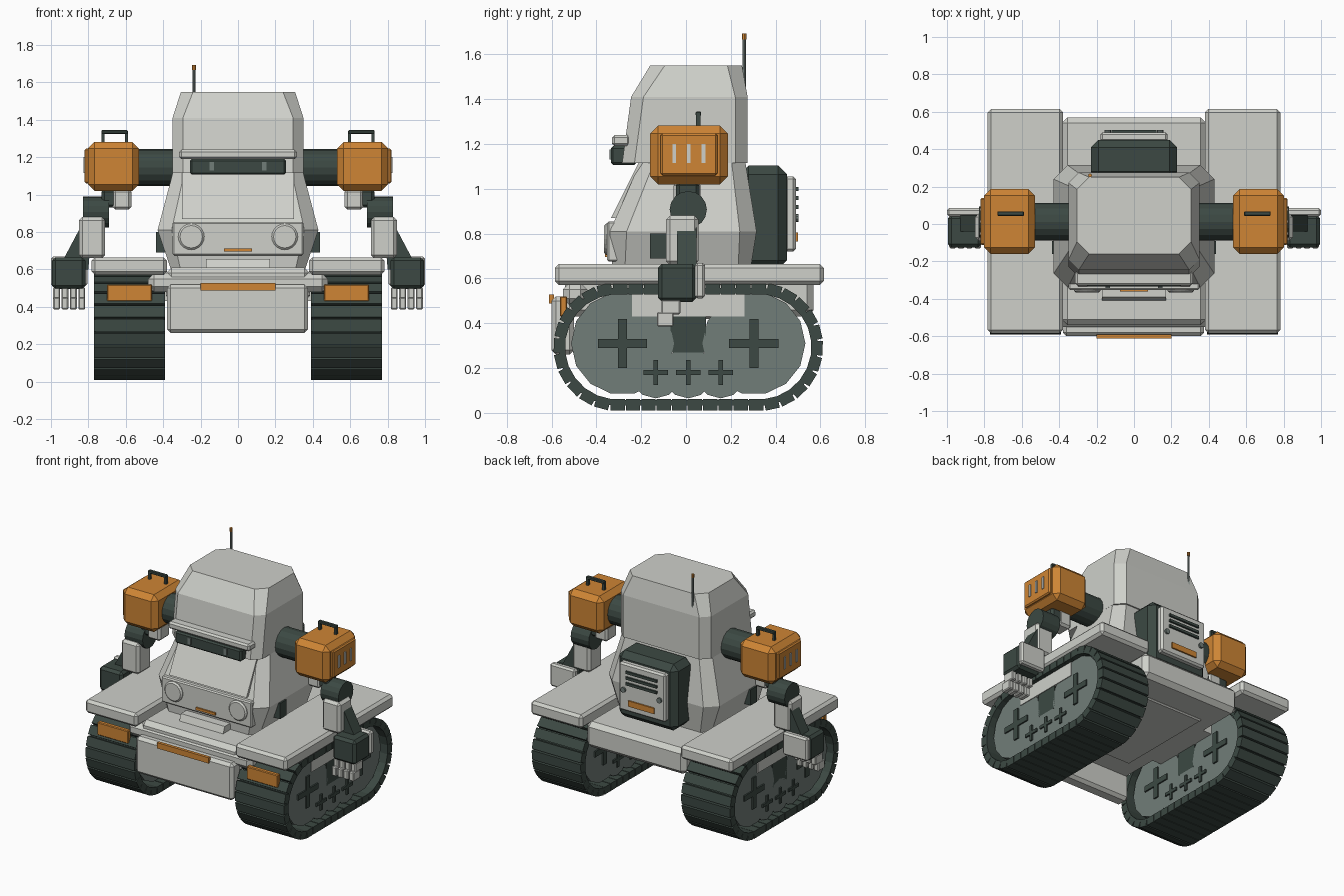
import bpy, bmesh
from math import pi, cos, sin
from mathutils import Matrix, Vector

cube = bpy.data.objects.get("Cube")
if cube:
    bpy.data.objects.remove(cube, do_unlink=True)


def material(name, r, g, b):
    m = bpy.data.materials.new(name)
    m.use_nodes = True
    m.diffuse_color = (r, g, b, 1)
    m.node_tree.nodes["Principled BSDF"].inputs["Base Color"].default_value = (r, g, b, 1)
    return m


LIGHT = material("pale grey", 0.62, 0.63, 0.59)
DARK = material("dark green", 0.045, 0.066, 0.056)
ORANGE = material("orange", 0.62, 0.235, 0.035)
MID = material("wheel grey", 0.165, 0.205, 0.19)


def finish(name, bm, mat):
    bmesh.ops.recalc_face_normals(bm, faces=bm.faces)
    me = bpy.data.meshes.new(name)
    bm.to_mesh(me)
    bm.free()
    me.materials.append(mat)
    ob = bpy.data.objects.new(name, me)
    bpy.context.collection.objects.link(ob)
    return ob


def box(name, xs, ys, zs, mat, bevel=0.0):
    bm = bmesh.new()
    size = [abs(a[1] - a[0]) for a in (xs, ys, zs)]
    mid = [(a[0] + a[1]) / 2 for a in (xs, ys, zs)]
    bmesh.ops.create_cube(bm, size=1, matrix=Matrix.Translation(mid) @ Matrix.Diagonal((*size, 1)))
    if bevel:
        bmesh.ops.bevel(bm, geom=bm.edges[:], offset=bevel, segments=1, affect='EDGES')
    return finish(name, bm, mat)


def cylinder(name, centre, radius, depth, axis, mat, sides=16, bevel=0.0):
    bm = bmesh.new()
    turn = {'X': Matrix.Rotation(pi / 2, 4, 'Y'), 'Y': Matrix.Rotation(pi / 2, 4, 'X'),
            'Z': Matrix.Identity(4)}[axis]
    bmesh.ops.create_cone(bm, cap_ends=True, segments=sides, radius1=radius, radius2=radius,
                          depth=depth, matrix=Matrix.Translation(centre) @ turn)
    if bevel:
        rims = [e for f in bm.faces if len(f.verts) > 4 for e in f.edges]
        bmesh.ops.bevel(bm, geom=rims, offset=bevel, segments=1, affect='EDGES')
    return finish(name, bm, mat)


def loft(name, rings, mat):
    """Stack of chamfered rectangles: half width, front, back, chamfer, height."""
    bm = bmesh.new()
    loops = []
    for w, f, b, c, z in rings:
        pts = [(w - c, f), (w, f + c), (w, b - c), (w - c, b)]
        pts += [(-x, y) for x, y in reversed(pts)]
        loops.append([bm.verts.new((x, y, z)) for x, y in pts])
    for lo, hi in zip(loops, loops[1:]):
        for i in range(8):
            j = (i + 1) % 8
            bm.faces.new((lo[i], lo[j], hi[j], hi[i]))
    bm.faces.new(loops[0])
    bm.faces.new(loops[-1])
    return finish(name, bm, mat)


def prism(name, profile, span, axis, mat):
    """Extrude a (y, z) profile along X, or an (x, z) profile along Y."""
    bm = bmesh.new()
    ends = [[bm.verts.new((s, p, z) if axis == 'X' else (p, s, z)) for p, z in profile] for s in span]
    n = len(profile)
    for i in range(n):
        j = (i + 1) % n
        bm.faces.new((ends[0][i], ends[0][j], ends[1][j], ends[1][i]))
    for e in ends:
        bm.faces.new(e)
    return finish(name, bm, mat)


def track_point(t, radius, half):
    """Position and tangent angle at fraction t round a stadium loop."""
    arc, straight = pi * radius, 2 * half
    d = (t % 1) * 2 * (arc + straight)
    flip = 1
    if d >= arc + straight:
        d, flip = d - arc - straight, -1
    if d < straight:
        y, z, a = -half + d, -radius, 0
    else:
        a = (d - straight) / radius
        y, z = half + radius * sin(a), -radius * cos(a)
    return flip * y, flip * z, a


def track(name, xs, radius, thick, length, count, shift, mat):
    bm = bmesh.new()
    for i in range(count):
        y, z, a = track_point((i + shift) / count, radius, 0.315)
        m = (Matrix.Translation(((xs[0] + xs[1]) / 2, 0.01 + y, 0.295 + z)) @ Matrix.Rotation(a, 4, 'X')
             @ Matrix.Diagonal((abs(xs[1] - xs[0]), length, thick, 1)))
        bmesh.ops.create_cube(bm, size=1, matrix=m)
    return finish(name, bm, mat)


# Chassis and front bumper
box("chassis", (-0.385, 0.385), (-0.54, 0.57), (0.43, 0.61), LIGHT, 0.03)
box("belly_plate", (-0.26, 0.26), (-0.36, 0.36), (0.42, 0.44), LIGHT, 0.008)
box("front_beam", (-0.48, 0.48), (-0.55, -0.44), (0.48, 0.58), LIGHT, 0.03)
box("front_bumper", (-0.38, 0.375), (-0.6, -0.5), (0.26, 0.52), LIGHT, 0.02)
box("bumper_strip", (-0.2, 0.2), (-0.612, -0.59), (0.488, 0.528), ORANGE)
prism("front_step", [(-0.42, 0.58), (-0.39, 0.655), (-0.3, 0.655), (-0.3, 0.58)], (-0.17, 0.17), 'X', LIGHT)

# Torso
loft("torso", [(0.355, -0.325, 0.28, 0.05, 0.59), (0.43, -0.34, 0.315, 0.075, 0.81),
               (0.34, -0.19, 0.26, 0.06, 1.15)], LIGHT)
box("headlight_panel", (-0.35, 0.35), (-0.352, -0.3), (0.675, 0.855), LIGHT, 0.008)
prism("windscreen", [(-0.335, 0.87), (-0.205, 1.13), (-0.17, 1.13), (-0.3, 0.87)], (-0.3, 0.3), 'X', LIGHT)
box("grille_strip", (-0.075, 0.075), (-0.362, -0.34), (0.695, 0.713), ORANGE)

# Head, brim and visor
loft("head", [(0.35, -0.285, 0.275, 0.055, 1.115), (0.35, -0.245, 0.275, 0.055, 1.41),
              (0.305, -0.16, 0.25, 0.065, 1.55)], LIGHT)
box("brim", (-0.315, 0.315), (-0.33, -0.25), (1.19, 1.24), LIGHT, 0.012)
box("visor", (-0.257, 0.257), (-0.335, -0.22), (1.107, 1.19), DARK, 0.01)
for x in (-0.14, 0.14):
    box("visor_slot", (x - 0.012, x + 0.012), (-0.342, -0.33), (1.13, 1.175), MID)
cylinder("antenna", (-0.235, 0.26, 1.5), 0.007, 0.34, 'Z', MID, 8)
cylinder("antenna_tip", (-0.235, 0.26, 1.68), 0.01, 0.025, 'Z', ORANGE, 8)

# Backpack
box("backpack", (-0.23, 0.23), (0.24, 0.45), (0.64, 1.105), DARK, 0.04)
box("backpack_panel", (-0.18, 0.18), (0.44, 0.49), (0.72, 1.055), LIGHT, 0.012)
for z in (0.91, 0.95, 0.99):
    box("vent", (-0.12, 0.12), (0.485, 0.502), (z, z + 0.018), DARK)
for x in (-0.14, 0.14):
    cylinder("panel_bolt", (x, 0.493, 0.87), 0.018, 0.02, 'Y', MID, 10)
box("pack_light", (-0.1, 0.1), (0.485, 0.5), (0.765, 0.805), ORANGE)

for side, s in (("left", 1), ("right", -1)):
    def sx(a, b):
        return (s * a, s * b)

    def sbox(name, x0, x1, ys, zs, mat, bevel=0.0):
        return box(side + "_" + name, sx(x0, x1), ys, zs, mat, bevel)

    def scyl(name, x, y, z, radius, depth, axis, mat, sides=16, bevel=0.0):
        return cylinder(side + "_" + name, (s * x, y, z), radius, depth, axis, mat, sides, bevel)

    # Track, wheels and fender
    track(side + "_track_pads", sx(0.39, 0.77), 0.259, 0.052, 0.064, 42, 0, DARK)
    track(side + "_track_belt", sx(0.395, 0.765), 0.25, 0.025, 0.062, 42, 0.5, DARK)
    wheels = [(y, 0.31, 0.23, 0.11, 14) for y in (-0.283, 0.303)]
    wheels += [(y, 0.18, 0.115, 0.055, 12) for y in (-0.135, 0.01, 0.155)]
    for y, z, r, arm, n in wheels:
        scyl("wheel", 0.58, y, z, r, 0.31, 'X', MID, n)
        t = arm * 0.16 + 0.002
        for x in (0.423, 0.737):
            sbox("wheel_cross_bar", x - 0.008, x + 0.008, (y - arm, y + arm), (z - t, z + t), DARK)
            sbox("wheel_cross_post", x - 0.008, x + 0.008, (y - t, y + t), (z - arm, z + arm), DARK)
    sbox("axle_block", 0.425, 0.735, (-0.07, 0.09), (0.27, 0.44), DARK)
    sbox("fender_mount", 0.3, 0.74, (-0.24, 0.26), (0.43, 0.58), LIGHT)
    sbox("fender", 0.38, 0.782, (-0.585, 0.615), (0.57, 0.665), LIGHT, 0.018)
    sbox("fender_lamp", 0.46, 0.7, (-0.563, -0.53), (0.43, 0.52), ORANGE, 0.005)

    # Headlights and side hatch
    scyl("headlight", 0.25, -0.352, 0.775, 0.07, 0.03, 'Y', LIGHT, 20, 0.01)
    sbox("side_hatch", 0.37, 0.438, (-0.16, -0.09), (0.69, 0.8), DARK)

    # Shoulder
    scyl("shoulder_drum", 0.435, 0.012, 1.145, 0.1, 0.21, 'X', DARK, 16)
    sbox("shoulder_box", 0.53, 0.802, (-0.16, 0.187), (1.02, 1.282), ORANGE, 0.035)
    sbox("shoulder_plate", 0.79, 0.82, (-0.113, 0.14), (1.06, 1.247), ORANGE, 0.008)
    for y in (-0.052, 0.013, 0.078):
        sbox("shoulder_slot", 0.815, 0.826, (y - 0.008, y + 0.008), (1.115, 1.2), LIGHT)
    for x in (0.597, 0.723):
        sbox("handle_post", x - 0.008, x + 0.008, (0.045, 0.065), (1.27, 1.34), DARK)
    sbox("handle_grip", 0.589, 0.731, (0.043, 0.067), (1.325, 1.345), DARK, 0.004)

    # Arm
    sbox("arm_socket", 0.57, 0.67, (-0.055, 0.065), (0.92, 1.03), LIGHT, 0.015)
    sbox("upper_arm", 0.64, 0.73, (-0.045, 0.06), (0.93, 1.03), DARK, 0.015)
    scyl("elbow", 0.76, 0.01, 0.907, 0.083, 0.14, 'X', DARK, 16)
    sbox("forearm", 0.71, 0.85, (-0.09, 0.055), (0.66, 0.88), LIGHT, 0.018)
    prism(side + "_forearm_guard", [(s * x, z) for x, z in
          ((0.78, 0.85), (0.84, 0.83), (0.93, 0.66), (0.93, 0.6), (0.8, 0.6))], (-0.04, 0.047), 'Y', DARK)

    # Hand
    sbox("palm", 0.815, 0.995, (-0.125, 0.047), (0.495, 0.665), DARK, 0.018)
    sbox("hand_back", 0.805, 1.0, (0.04, 0.085), (0.51, 0.67), LIGHT, 0.012)
    for i in range(4):
        x = 0.835 + i * 0.045
        sbox("finger", x - 0.018, x + 0.018, (-0.11, -0.025), (0.44, 0.505), LIGHT, 0.006)
        sbox("fingertip", x - 0.018, x + 0.018, (-0.13, -0.055), (0.385, 0.45), LIGHT, 0.006)
